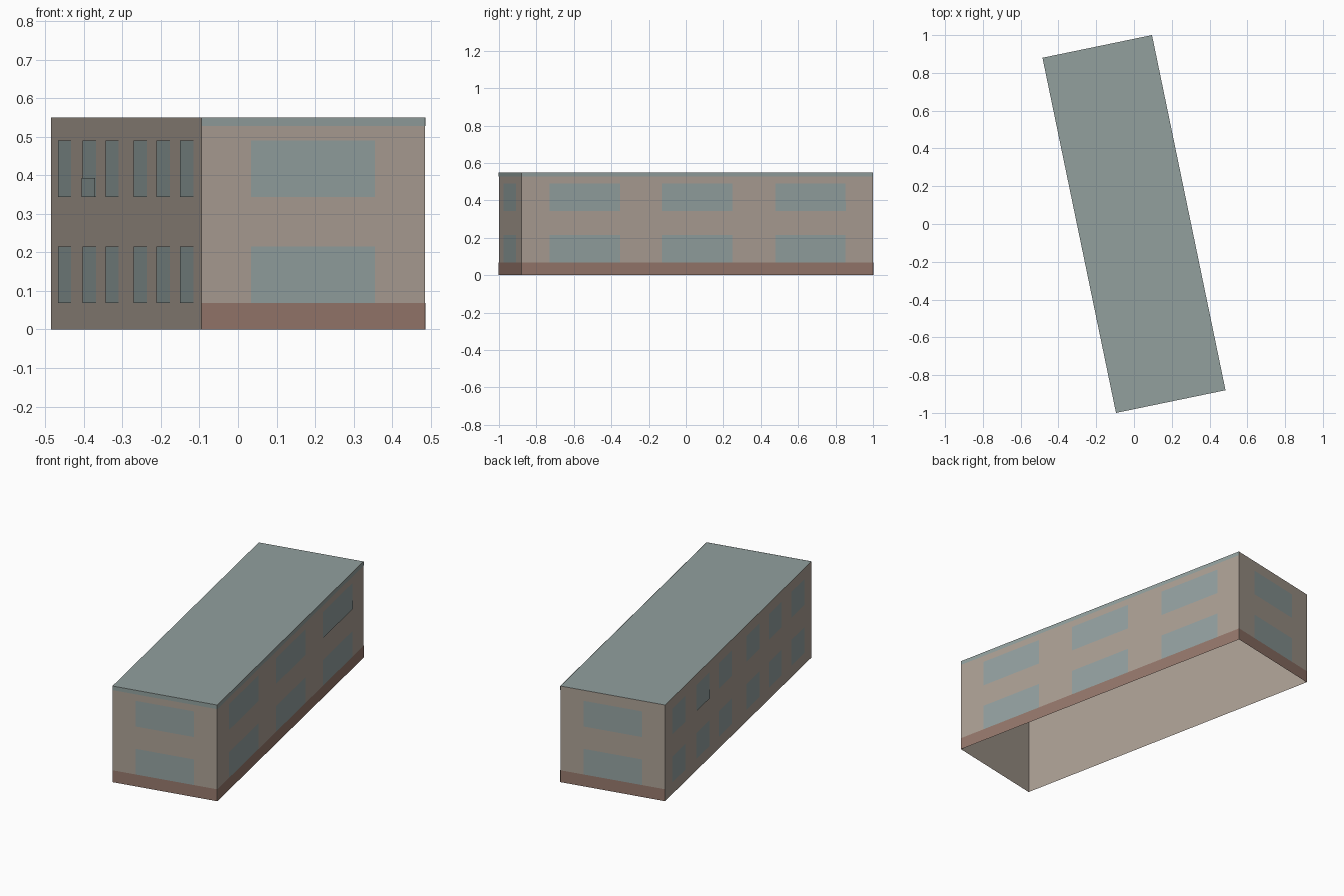
import bpy
import bmesh
import math
from mathutils import Matrix, Vector

cube = bpy.data.objects.get("Cube")
if cube:
    bpy.data.objects.remove(cube, do_unlink=True)

WIDTH, LENGTH, HEIGHT = 0.592, 1.92, 0.55
TILT = math.radians(11.7)


def material(name, rgb):
    linear = [((c / 255 + 0.055) / 1.055) ** 2.4 for c in rgb] + [1.0]
    mat = bpy.data.materials.new(name)
    mat.use_nodes = True
    mat.diffuse_color = linear
    bsdf = mat.node_tree.nodes["Principled BSDF"]
    bsdf.inputs["Base Color"].default_value = linear
    bsdf.inputs["Roughness"].default_value = 0.9
    return mat


plaster = material("beige plaster", (172, 160, 149))
brick = material("brown plinth", (150, 120, 108))
glass = material("grey blue glass", (148, 162, 161))
roofing = material("grey green roofing", (146, 160, 158))


def add_object(name, bm, *mats):
    mesh = bpy.data.meshes.new(name)
    bm.to_mesh(mesh)
    bm.free()
    obj = bpy.data.objects.new(name, mesh)
    for mat in mats:
        mesh.materials.append(mat)
    bpy.context.collection.objects.link(obj)
    return obj


# Building shell: open underneath, roof coloured by direction
bm = bmesh.new()
bmesh.ops.create_cube(bm, size=1)
bmesh.ops.scale(bm, vec=(WIDTH, LENGTH, HEIGHT), verts=bm.verts)
bmesh.ops.translate(bm, vec=(0, 0, HEIGHT / 2), verts=bm.verts)
bmesh.ops.rotate(bm, matrix=Matrix.Rotation(TILT, 3, "Z"), verts=bm.verts)
bm.normal_update()
floor = [f for f in bm.faces if f.normal.z < -0.5]
bmesh.ops.delete(bm, geom=floor, context="FACES_ONLY")
for face in bm.faces:
    face.material_index = int(face.normal.z > 0.5)
add_object("building_shell", bm, plaster, roofing)

# Each wall: turn from the front, width, distance from the centre
WALLS = {
    "front": (0, WIDTH, LENGTH / 2),
    "left": (90, LENGTH, WIDTH / 2),
    "back": (180, WIDTH, LENGTH / 2),
    "right": (270, LENGTH, WIDTH / 2),
}


def panel(name, wall, start, end, bottom, top, mat, lift=0.0015):
    """Flat plate on a wall; start and end are fractions of the wall width."""
    turn, width, depth = WALLS[wall]
    rot = Matrix.Rotation(math.radians(turn) + TILT, 3, "Z")
    u0, u1 = (start - 0.5) * width, (end - 0.5) * width
    bm = bmesh.new()
    corners = [(u0, bottom), (u1, bottom), (u1, top), (u0, top)]
    bm.faces.new([bm.verts.new(rot @ Vector((u, -depth - lift, z)))
                  for u, z in corners])
    add_object(f"{wall}_{name}", bm, mat)


# Brown plinth and roof edge trim
for wall in ("front", "left", "back"):
    panel("plinth", wall, 0, 1, 0, 0.068, brick)
for wall in ("front", "left"):
    panel("roof_trim", wall, 0, 1, 0.527, HEIGHT, roofing)

# Two storeys of windows
windows = {
    "front": (0.555, [0.5]),
    "back": (0.555, [0.5]),
    "left": (0.2, [0.18, 0.5, 0.822]),
    "right": (0.088, [0.093, 0.257, 0.41, 0.597, 0.75, 0.907]),
}
for wall, (size, centres) in windows.items():
    for storey, bottom in (("lower", 0.068), ("upper", 0.343)):
        for i, c in enumerate(centres, 1):
            panel(f"{storey}_window_{i}", wall, c - size / 2, c + size / 2,
                  bottom, bottom + 0.147, glass)

# Slightly raised lower panes on two upper windows
panel("raised_pane", "left", 0.722, 0.922, 0.343, 0.393, glass, 0.004)
panel("raised_pane", "right", 0.213, 0.301, 0.343, 0.393, glass, 0.004)
